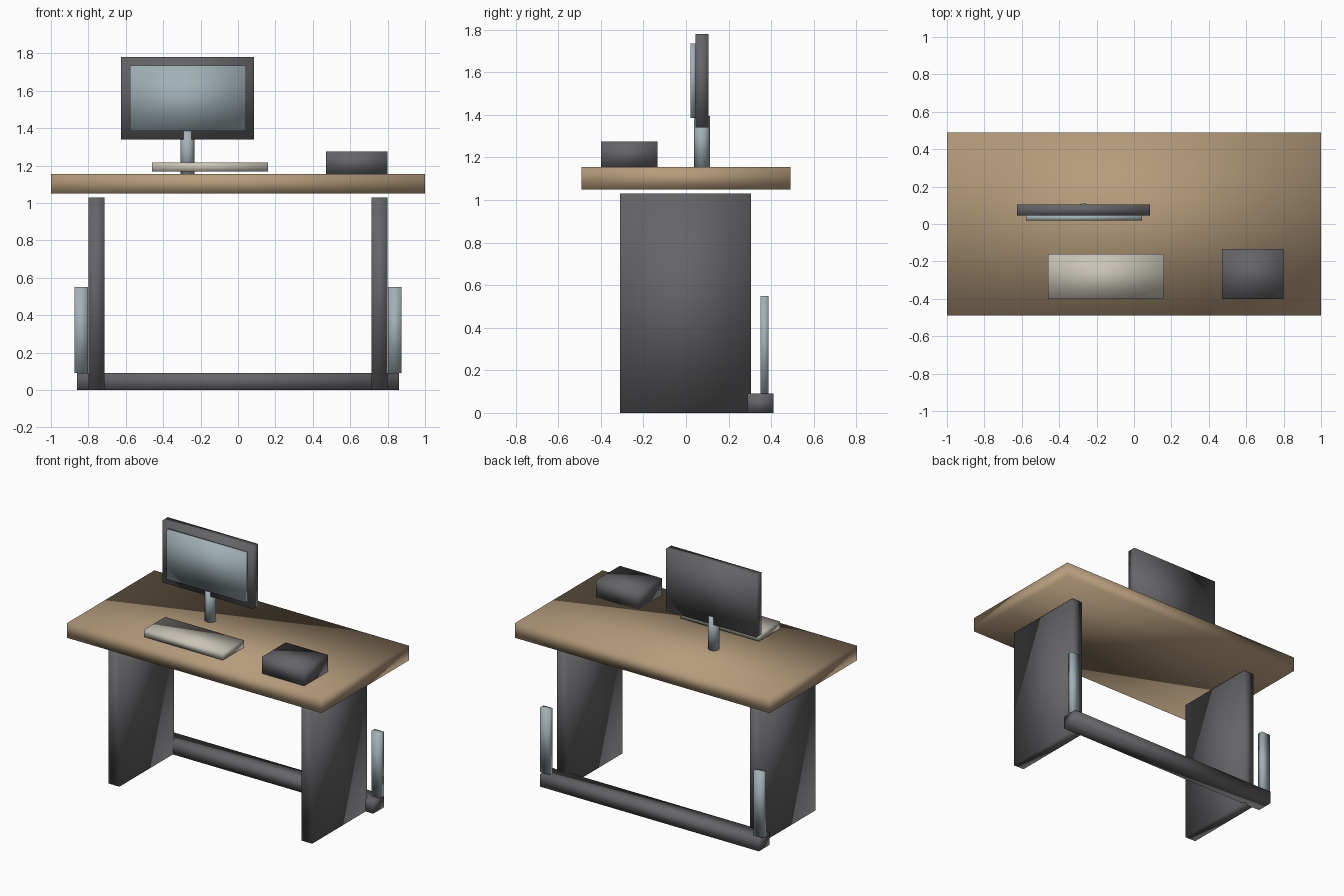
import bpy
import bmesh
from mathutils import Matrix, Vector

cube = bpy.data.objects.get("Cube")
if cube:
    bpy.data.objects.remove(cube, do_unlink=True)


def material(name, rgb):
    mat = bpy.data.materials.new(name)
    mat.use_nodes = True
    color = (*rgb, 1)
    mat.diffuse_color = color
    mat.node_tree.nodes["Principled BSDF"].inputs["Base Color"].default_value = color
    return mat


wood = material("tan wood", (0.46, 0.33, 0.20))
dark = material("dark grey", (0.13, 0.13, 0.14))
steel = material("blue grey", (0.36, 0.44, 0.47))
cream = material("pale cream", (0.58, 0.55, 0.47))


def finish(name, bm, mat):
    """Turn a bmesh into a smooth shaded object."""
    for face in bm.faces:
        face.smooth = True
    mesh = bpy.data.meshes.new(name)
    bm.to_mesh(mesh)
    bm.free()
    mesh.materials.append(mat)
    obj = bpy.data.objects.new(name, mesh)
    bpy.context.collection.objects.link(obj)
    return obj


def box(name, mat, xs, ys, zs):
    """Box given by its low and high limits on each axis."""
    low, high = (Vector(p) for p in zip(xs, ys, zs))
    bm = bmesh.new()
    place = Matrix.Translation((low + high) / 2) @ Matrix.Diagonal((*(high - low), 1))
    bmesh.ops.create_cube(bm, size=1, matrix=place)
    return finish(name, bm, mat)


def cylinder(name, mat, center, radius, zs, sides):
    bm = bmesh.new()
    place = Matrix.Translation((*center, sum(zs) / 2))
    bmesh.ops.create_cone(bm, cap_ends=True, segments=sides, radius1=radius,
                          radius2=radius, depth=zs[1] - zs[0], matrix=place)
    return finish(name, bm, mat)


# Desk top and frame
box("desk_top", wood, (-1, 1), (-0.49, 0.49), (1.05, 1.155))
box("rear_crossbar", dark, (-0.86, 0.86), (0.29, 0.41), (0, 0.09))
for side, s in (("left", 1), ("right", -1)):
    box(side + "_leg_panel", dark, sorted((s * 0.715, s * 0.80)), (-0.31, 0.305), (0, 1.03))
    box(side + "_rear_post", steel, sorted((s * 0.803, s * 0.875)), (0.35, 0.387), (0.09, 0.55))

# Monitor on its stand
box("monitor_case", dark, (-0.625, 0.085), (0.045, 0.105), (1.34, 1.78))
box("monitor_screen", steel, (-0.577, 0.043), (0.02, 0.045), (1.385, 1.735))
cylinder("monitor_stand", steel, (-0.27, 0.075), 0.037, (1.15, 1.395), 12)

# Items on the desk
box("keyboard", cream, (-0.46, 0.16), (-0.40, -0.16), (1.167, 1.217))
box("desk_box", dark, (0.47, 0.80), (-0.40, -0.135), (1.155, 1.275))
